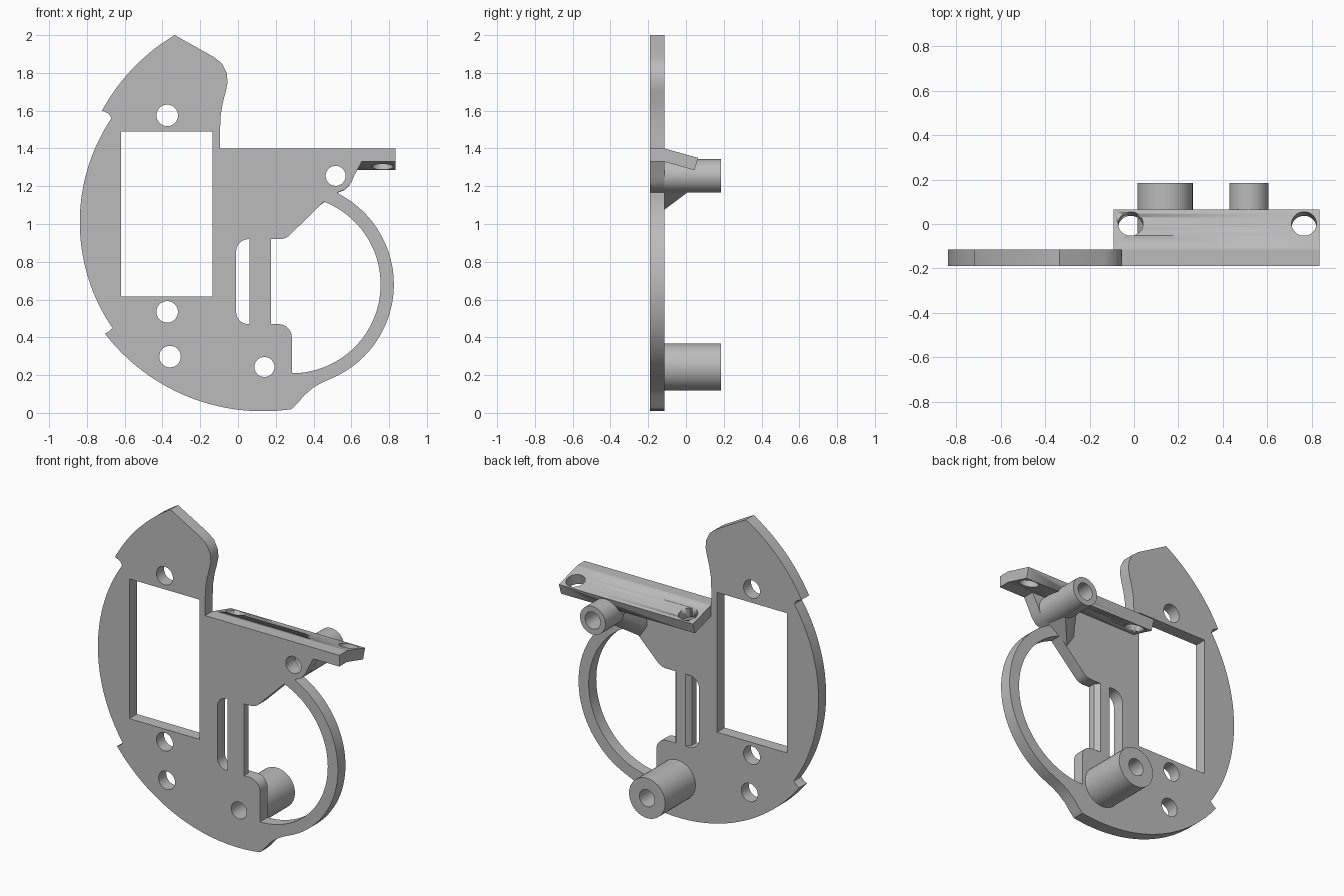
import bpy, bmesh, math
from mathutils import Vector, Matrix

if "Cube" in bpy.data.objects:
    bpy.data.objects.remove(bpy.data.objects["Cube"])

grey = bpy.data.materials.new("plain grey")
grey.use_nodes = True
grey.diffuse_color = (0.5, 0.5, 0.5, 1)
grey.node_tree.nodes["Principled BSDF"].inputs["Base Color"].default_value = (0.5, 0.5, 0.5, 1)

FRONT, BACK, REAR = -0.19, -0.115, 0.185


def arc(cx, cy, r, start, end, n=16):
    """Points on a circle between two angles in degrees."""
    angles = [math.radians(start + (end - start) * i / n) for i in range(n + 1)]
    return [(cx + r * math.cos(a), cy + r * math.sin(a)) for a in angles]


def circle(cx, cy, r, n=40):
    return arc(cx, cy, r, 0, 360, n)[:-1]


def bulge(p, q, r, n=24):
    """Clockwise arc of radius r from p to q."""
    p, q = Vector(p), Vector(q)
    d = q - p
    side = Vector((d.y, -d.x)).normalized()
    c = (p + q) / 2 + side * math.sqrt(r * r - d.length_squared / 4)
    a = math.degrees(math.atan2(p.y - c.y, p.x - c.x))
    sweep = 2 * math.degrees(math.asin(d.length / 2 / r))
    return arc(c.x, c.y, r, a, a - sweep, n)


def finish(name, bm):
    bmesh.ops.recalc_face_normals(bm, faces=bm.faces)
    mesh = bpy.data.meshes.new(name)
    bm.to_mesh(mesh)
    bm.free()
    mesh.materials.append(grey)
    ob = bpy.data.objects.new(name, mesh)
    bpy.context.collection.objects.link(ob)
    bpy.ops.object.select_all(action="DESELECT")
    ob.select_set(True)
    bpy.context.view_layer.objects.active = ob
    bpy.ops.object.shade_smooth_by_angle(angle=math.radians(30))
    return ob


def extrude(name, loops, place, depth):
    """Fill an outline with holes, then extrude it; place maps (u, v) to 3D."""
    bm = bmesh.new()
    edges = []
    for loop in loops:
        vs = [bm.verts.new(place(u, v)) for u, v in loop]
        edges += [bm.edges.new((vs[i - 1], vs[i])) for i in range(len(vs))]
    bmesh.ops.triangle_fill(bm, edges=edges, use_beauty=True, use_dissolve=False)
    out = bmesh.ops.extrude_face_region(bm, geom=bm.faces[:])
    moved = [g for g in out["geom"] if isinstance(g, bmesh.types.BMVert)]
    bmesh.ops.translate(bm, verts=moved, vec=depth)
    return finish(name, bm)


def at_y(y):
    return lambda u, v: (u, y, v)


def cut(target, cutter):
    cutter.hide_render = True
    cutter.hide_viewport = True
    cutter.display_type = "WIRE"
    mod = target.modifiers.new("hole", "BOOLEAN")
    mod.operation = "DIFFERENCE"
    mod.solver = "EXACT"
    mod.object = cutter


# Plate outline, clockwise from the tip
RING = (0.285, 0.68)
outline = [(-0.335, 2.0), (-0.13, 1.885)]
outline += [(-0.085, 1.85), (-0.06, 1.8), (-0.055, 1.75), (-0.065, 1.7),
            (-0.08, 1.645), (-0.091, 1.58), (-0.095, 1.5), (-0.095, 1.4)]
outline += [(0.835, 1.4), (0.835, 1.33), (0.655, 1.33), (0.615, 1.255),
            (0.6, 1.22), (0.57, 1.185), (0.525, 1.166)]
outline += arc(*RING, 0.54, 62, -66, 48)
outline += [(0.45, 0.163), (0.4, 0.135), (0.35, 0.093), (0.315, 0.05)]
outline += bulge((0.285, 0.02), (-0.705, 0.42), 1.055, 32)
outline += [(-0.685, 0.43)]
outline += bulge((-0.665, 0.45), (-0.67, 1.56), 0.99, 40)
outline += [(-0.685, 1.585)]
outline += bulge((-0.72, 1.6), (-0.335, 2.0), 1.05)[:-1]

# Openings: ring with slot, rectangular window, round screw holes
ring_hole = arc(*RING, 0.47, 69, -90, 56)
ring_hole += arc(0.215, 0.4, 0.07, 0, 90, 8)
ring_hole += arc(0.055, 0.535, 0.065, 270, 180, 8)
ring_hole += arc(0.055, 0.855, 0.065, 180, 90, 8)
ring_hole += arc(0.22, 1.0, 0.08, 270, 315, 6)
window = [(-0.62, 0.615), (-0.62, 1.49), (-0.135, 1.49), (-0.135, 0.615)]
LOW, HIGH = (0.14, 0.243), (0.517, 1.255)
screws = [circle(x, z, 0.057) for x, z in ((-0.375, 1.575), (-0.375, 0.535), (-0.36, 0.298))]
bores = [circle(*c, 0.053) for c in (LOW, HIGH)]
extrude("main_plate", [outline, ring_hole, window] + screws + bores,
        at_y(FRONT), (0, BACK - FRONT, 0))

# Narrow strip across the slot, bevelled at the back
strip = [(0.06, FRONT), (0.175, FRONT), (0.175, -0.145), (0.15, BACK), (0.085, BACK), (0.06, -0.145)]
extrude("slot_strip", [strip], lambda u, v: (u, v, 0.47), (0, 0, 0.45))

# Tubular standoffs
for name, centre, radius, bore in (("lower_standoff", LOW, 0.125, bores[0]),
                                   ("upper_standoff", HIGH, 0.088, bores[1])):
    extrude(name, [circle(*centre, radius), bore], at_y(BACK), (0, REAR - BACK, 0))

# Sloping mounting flange
flange = [(BACK, 1.4), (0.065, 1.35), (0.045, 1.285), (BACK, 1.33)]
bar = extrude("mounting_flange", [flange], lambda u, v: (-0.093, u, v), (0.928, 0, 0))
tilt = Matrix.Rotation(math.radians(-15.5), 4, "X")
for x in (-0.015, 0.765):
    bm = bmesh.new()
    bmesh.ops.create_cone(bm, cap_ends=True, segments=40, radius1=0.056, radius2=0.056, depth=0.3,
                          matrix=Matrix.Translation((x, -0.008, 1.335)) @ tilt)
    cut(bar, finish("flange_hole_cutter", bm))

# Gusset under the upper standoff
bm = bmesh.new()
for x, z in ((0.4, 1.075), (0.45, 1.122), (0.52, 1.167), (0.58, 1.2), (0.36, 1.3), (0.35, 1.15)):
    bm.verts.new((x, BACK, z))
for x, z in ((0.517, 1.169), (0.455, 1.193), (0.43, 1.25)):
    bm.verts.new((x, 0.01, z))
bmesh.ops.convex_hull(bm, input=bm.verts)
gusset = finish("standoff_gusset", bm)

# Keep the upper bore clear
bore_cutter = extrude("bore_cutter", [bores[1]], at_y(-0.3), (0, 0.6, 0))
cut(bar, bore_cutter)
cut(gusset, bore_cutter)
